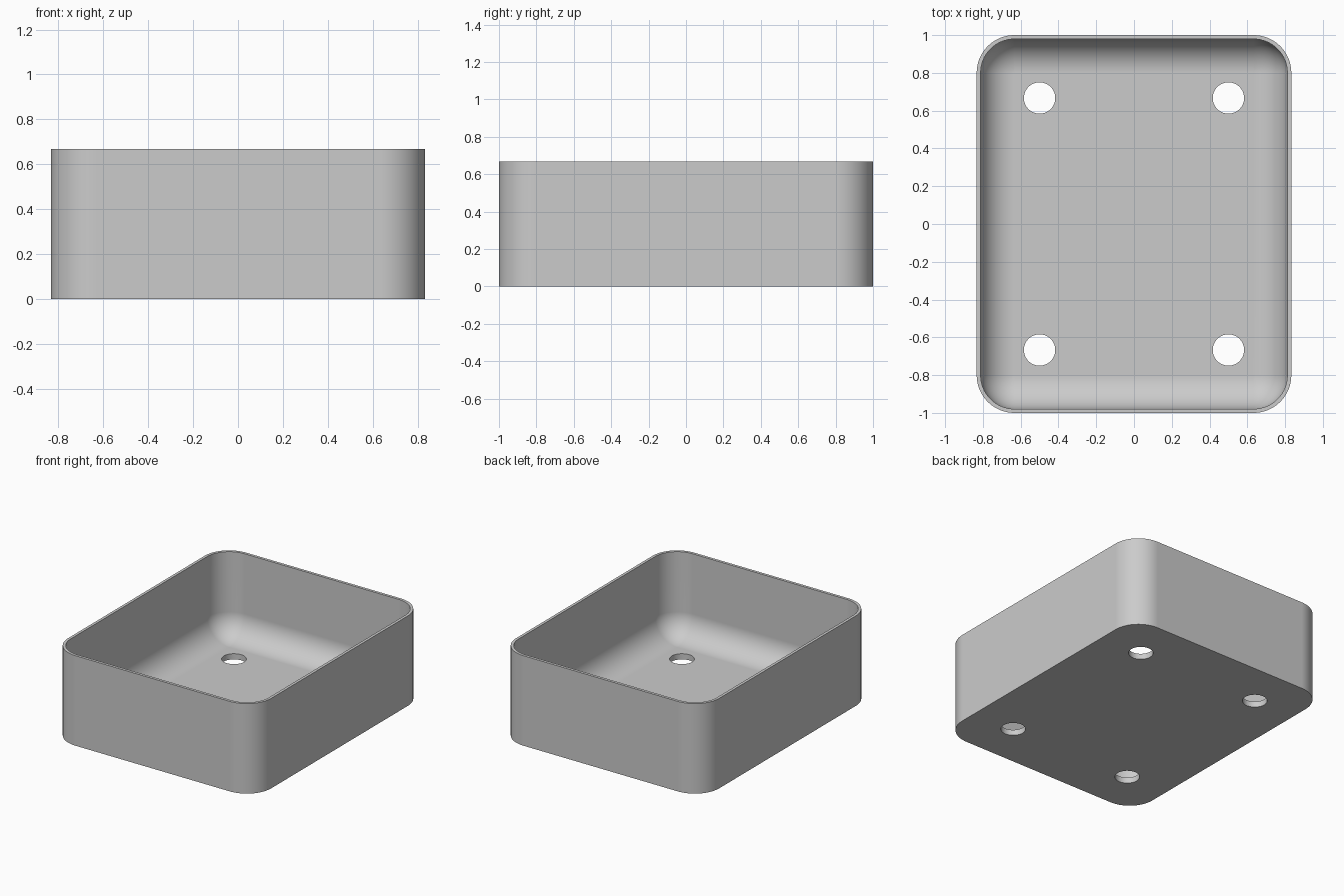
import bpy
import bmesh
from math import sin, cos, pi

HALF_X, HALF_Y, HEIGHT = 0.833, 1.0, 0.667
CORNER, WALL, FLOOR = 0.2, 0.021, 0.042
HOLE_X, HOLE_Y, HOLE_RADIUS = 0.5, 0.667, 0.083
CORNER_STEPS, FILLET_STEPS = 16, 14

cube = bpy.data.objects.get("Cube")
if cube:
    bpy.data.objects.remove(cube, do_unlink=True)

grey = bpy.data.materials.new("plain grey")
grey.use_nodes = True
grey.diffuse_color = (0.6, 0.6, 0.6, 1)
grey.node_tree.nodes["Principled BSDF"].inputs["Base Color"].default_value = grey.diffuse_color


def rounded_ring(bm, inset, z):
    """Rounded rectangle of vertices, shrunk by inset, at height z."""
    radius = CORNER - inset
    verts = []
    for quarter, (sx, sy) in enumerate([(1, 1), (-1, 1), (-1, -1), (1, -1)]):
        cx, cy = sx * (HALF_X - CORNER), sy * (HALF_Y - CORNER)
        for i in range(CORNER_STEPS + 1):
            a = (quarter + i / CORNER_STEPS) * pi / 2
            verts.append(bm.verts.new((cx + radius * cos(a), cy + radius * sin(a), z)))
    return verts


# Section of the tray: outer wall, rim, inner wall, then the floor fillet
fillet = CORNER - WALL
section = [(0, 0), (0, HEIGHT), (WALL, HEIGHT)]
for i in range(FILLET_STEPS + 1):
    a = i / FILLET_STEPS * pi / 2
    section.append((WALL + fillet * (1 - cos(a)), FLOOR + fillet * (1 - sin(a))))

bm = bmesh.new()
rings = [rounded_ring(bm, inset, z) for inset, z in section]
for low, high in zip(rings, rings[1:]):
    for i in range(len(low)):
        j = (i + 1) % len(low)
        bm.faces.new((low[i], low[j], high[j], high[i]))
bm.faces.new(list(reversed(rings[0])))
bm.faces.new(rings[-1])
bmesh.ops.remove_doubles(bm, verts=bm.verts[:], dist=0.0001)
bmesh.ops.recalc_face_normals(bm, faces=bm.faces[:])
mesh = bpy.data.meshes.new("tray")
bm.to_mesh(mesh)
bm.free()
tray = bpy.data.objects.new("tray", mesh)
bpy.context.collection.objects.link(tray)
mesh.materials.append(grey)


def activate(obj):
    bpy.ops.object.select_all(action="DESELECT")
    obj.select_set(True)
    bpy.context.view_layer.objects.active = obj


# Four drain holes through the floor
for sx in (-1, 1):
    for sy in (-1, 1):
        bpy.ops.mesh.primitive_cylinder_add(
            vertices=48, radius=HOLE_RADIUS, depth=0.3,
            location=(sx * HOLE_X, sy * HOLE_Y, 0))
        cutter = bpy.context.object
        cutter.name = "hole_cutter"
        cutter.hide_render = True
        cutter.data.materials.append(grey)
        activate(tray)
        cut = tray.modifiers.new("drain_hole", "BOOLEAN")
        cut.operation = "DIFFERENCE"
        cut.solver = "EXACT"
        cut.object = cutter
        bpy.ops.object.modifier_apply(modifier=cut.name)
        bpy.data.objects.remove(cutter, do_unlink=True)

# Smooth curves with crisp rims and flat floor
activate(tray)
bpy.ops.object.shade_smooth_by_angle(angle=pi / 6)
normals = tray.modifiers.new("flat_panels", "WEIGHTED_NORMAL")
normals.keep_sharp = True
